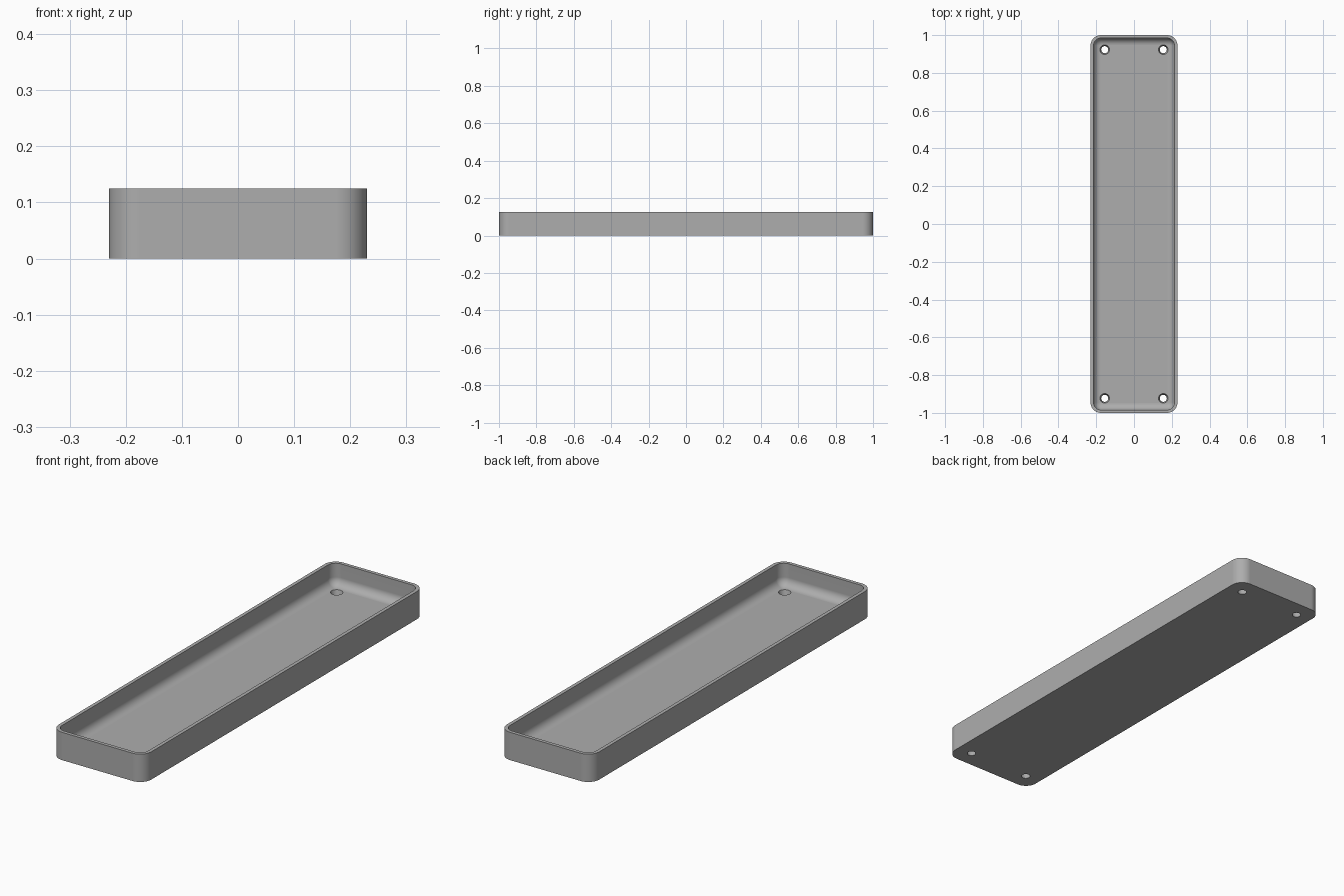
import bpy
import bmesh
from math import pi, cos, sin, radians

cube = bpy.data.objects.get("Cube")
if cube:
    bpy.data.objects.remove(cube, do_unlink=True)

HALF_X, HALF_Y, HEIGHT = 0.23, 1.0, 0.125
CORNER, WALL, FLOOR, FILLET = 0.055, 0.016, 0.026, 0.037
ARC_STEPS = 10

# Single grey plastic
grey = bpy.data.materials.new("grey plastic")
grey.use_nodes = True
colour = (0.42, 0.42, 0.42, 1)
grey.diffuse_color = colour
grey.node_tree.nodes["Principled BSDF"].inputs["Base Color"].default_value = colour


def rounded_ring(bm, inset, z):
    """Rounded rectangle of vertices, shrunk by inset, at height z."""
    r = CORNER - inset
    ring = []
    for k, (sx, sy) in enumerate(((1, 1), (-1, 1), (-1, -1), (1, -1))):
        for i in range(ARC_STEPS + 1):
            a = (k + i / ARC_STEPS) * pi / 2
            ring.append(bm.verts.new((sx * (HALF_X - CORNER) + r * cos(a),
                                      sy * (HALF_Y - CORNER) + r * sin(a), z)))
    return ring


# Wall section as (inset, height): outside, rim, inside, floor fillet
section = [(0, 0), (0, HEIGHT), (WALL, HEIGHT)]
for i in range(9):
    a = i / 8 * pi / 2
    section.append((WALL + FILLET * (1 - cos(a)), FLOOR + FILLET * (1 - sin(a))))

bm = bmesh.new()
rings = [rounded_ring(bm, *p) for p in section]
for low, high in zip(rings, rings[1:]):
    for i in range(len(low)):
        j = (i + 1) % len(low)
        bm.faces.new((low[i], low[j], high[j], high[i]))
bm.faces.new(rings[0][::-1])
bm.faces.new(rings[-1])
bmesh.ops.recalc_face_normals(bm, faces=bm.faces)
mesh = bpy.data.meshes.new("tray")
bm.to_mesh(mesh)
bm.free()
mesh.materials.append(grey)
tray = bpy.data.objects.new("tray", mesh)
bpy.context.collection.objects.link(tray)

# Tapered screw holes, one in each corner of the floor
bm = bmesh.new()
for sx in (-1, 1):
    for sy in (-1, 1):
        made = bmesh.ops.create_cone(bm, cap_ends=True, segments=32,
                                     radius1=0.018, radius2=0.026, depth=FLOOR + 0.004)
        bmesh.ops.translate(bm, verts=made["verts"],
                            vec=(sx * 0.155, sy * 0.923, FLOOR / 2))
cut_mesh = bpy.data.meshes.new("hole_cutter")
bm.to_mesh(cut_mesh)
bm.free()
cut_mesh.materials.append(grey)
cutter = bpy.data.objects.new("hole_cutter", cut_mesh)
cutter.hide_render = True
bpy.context.collection.objects.link(cutter)

bpy.ops.object.select_all(action="DESELECT")
bpy.context.view_layer.objects.active = tray
tray.select_set(True)
cut = tray.modifiers.new("screw holes", "BOOLEAN")
cut.object = cutter
cut.solver = "EXACT"
bpy.ops.object.modifier_apply(modifier=cut.name)
bpy.data.objects.remove(cutter, do_unlink=True)

# Smooth corners and fillet, crisp rim and flat floor
bpy.ops.object.shade_smooth_by_angle(angle=radians(30))
weighted = tray.modifiers.new("flat faces", "WEIGHTED_NORMAL")
weighted.keep_sharp = True
